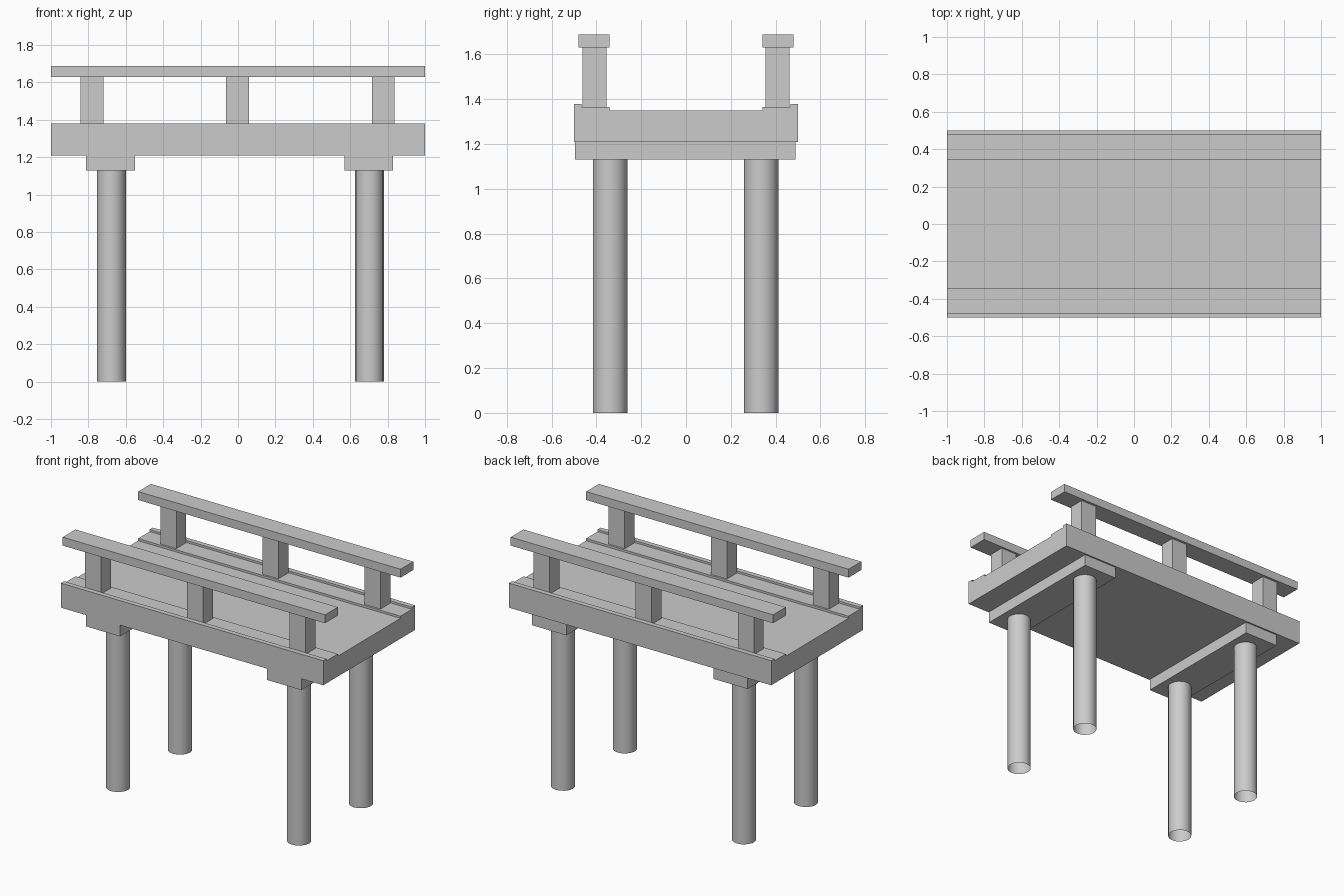
import bpy
import bmesh

cube = bpy.data.objects.get("Cube")
if cube:
    bpy.data.objects.remove(cube, do_unlink=True)

# Single material
grey = bpy.data.materials.new("concrete_grey")
grey.use_nodes = True
colour = (0.6, 0.6, 0.6, 1)
grey.diffuse_color = colour
grey.node_tree.nodes["Principled BSDF"].inputs["Base Color"].default_value = colour


def add_object(name, bm):
    bmesh.ops.recalc_face_normals(bm, faces=bm.faces)
    mesh = bpy.data.meshes.new(name)
    bm.to_mesh(mesh)
    bm.free()
    mesh.materials.append(grey)
    obj = bpy.data.objects.new(name, mesh)
    bpy.context.collection.objects.link(obj)
    return obj


def box(name, x, y, z):
    """Box from (min, max) ranges."""
    bm = bmesh.new()
    bmesh.ops.create_cube(bm, size=1)
    for v in bm.verts:
        v.co = [(r[0] + r[1]) / 2 + c * (r[1] - r[0]) for r, c in zip((x, y, z), v.co)]
    return add_object(name, bm)


def extrude_x(name, profile, x0, x1):
    """Sweep a closed (y, z) profile along x."""
    bm = bmesh.new()
    face = bm.faces.new([bm.verts.new((x0, y, z)) for y, z in profile])
    swept = bmesh.ops.extrude_face_region(bm, geom=[face], use_keep_orig=True)
    for v in swept["geom"]:
        if isinstance(v, bmesh.types.BMVert):
            v.co.x = x1
    return add_object(name, bm)


def tube(name, x, y, radius, z0, z1):
    """Round column open at its foot."""
    bm = bmesh.new()
    bmesh.ops.create_cone(bm, cap_ends=False, segments=16, radius1=radius,
                          radius2=radius, depth=z1 - z0)
    bmesh.ops.translate(bm, verts=bm.verts, vec=(x, y, (z0 + z1) / 2))
    obj = add_object(name, bm)
    for p in obj.data.polygons:
        p.use_smooth = True
    # point the wall outwards
    p = obj.data.polygons[0]
    if (p.center.x - x) * p.normal.x + (p.center.y - y) * p.normal.y < 0:
        obj.data.flip_normals()
    return obj


# Deck slab with stepped kerbs along both long edges
BOTTOM, DECK, LEDGE, KERB = 1.21, 1.35, 1.365, 1.379
half = [(0.5, BOTTOM), (0.5, KERB), (0.466, KERB), (0.466, LEDGE),
        (0.341, LEDGE), (0.341, DECK)]
extrude_x("deck", half + [(-y, z) for y, z in reversed(half)], -1, 1)

# Railings: three posts and a top rail on each side
for side, s in (("front", -1), ("back", 1)):
    box(side + "_rail", (-1, 1), sorted((s * 0.342, s * 0.48)), (1.63, 1.688))
    for i, x in enumerate((-0.78, -0.002, 0.777)):
        box(f"{side}_post_{i + 1}", (x - 0.061, x + 0.061),
            sorted((s * 0.355, s * 0.463)), (LEDGE, 1.63))

# Crossbeams carried on pairs of columns
for side, beam_x, col_x in (("right", -0.682, -0.677), ("left", 0.7, 0.703)):
    box(side + "_crossbeam", (beam_x - 0.13, beam_x + 0.13), (-0.496, 0.489), (1.13, BOTTOM))
    for end, y in (("front", -0.339), ("back", 0.335)):
        tube(f"{side}_{end}_column", col_x, y, 0.077, 0, 1.13)
